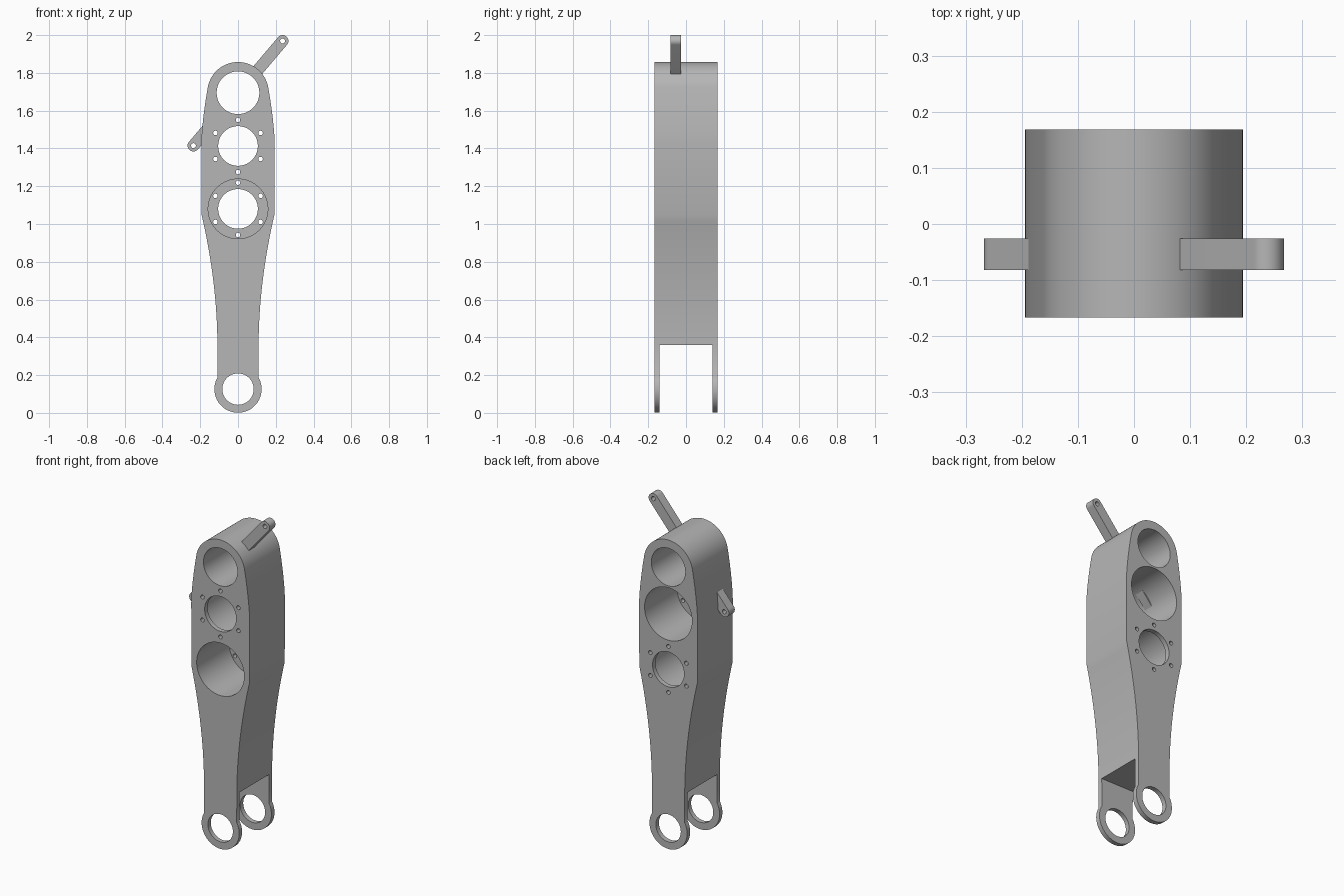
import bpy, bmesh
from math import sin, cos, pi, radians, atan2

cube = bpy.data.objects.get("Cube")
if cube:
    bpy.data.objects.remove(cube)

FRONT, BACK = -0.167, 0.168
TOP_Z, MID_Z, LOW_Z, EYE_Z = 1.695, 1.413, 1.08, 0.126

grey = bpy.data.materials.new("machined grey")
grey.use_nodes = True
grey.diffuse_color = (0.47, 0.47, 0.47, 1)
grey.node_tree.nodes["Principled BSDF"].inputs["Base Color"].default_value = grey.diffuse_color


def arc(x, z, r, start, end, n):
    angles = [radians(start + (end - start) * i / n) for i in range(n + 1)]
    return [(x + r * cos(a), z + r * sin(a)) for a in angles]


def circle(x, z, r, n=64):
    return arc(x, z, r, 0, 360, n)[:-1]


def prism(name, outline, y0, y1):
    """Extrude an outline in the xz plane from y0 to y1."""
    bm = bmesh.new()
    face = bm.faces.new([bm.verts.new((x, y0, z)) for x, z in outline])
    new = bmesh.ops.extrude_face_region(bm, geom=[face])["geom"]
    moved = [v for v in new if isinstance(v, bmesh.types.BMVert)]
    bmesh.ops.translate(bm, verts=moved, vec=(0, y1 - y0, 0))
    bmesh.ops.recalc_face_normals(bm, faces=bm.faces[:])
    mesh = bpy.data.meshes.new(name)
    bm.to_mesh(mesh)
    bm.free()
    mesh.materials.append(grey)
    obj = bpy.data.objects.new(name, mesh)
    bpy.context.collection.objects.link(obj)
    return obj


def carve(obj, cutters):
    """Subtract the cutters, keep the result and discard the cutters."""
    for c in cutters:
        c.hide_render = True
        mod = obj.modifiers.new("cut", 'BOOLEAN')
        mod.operation, mod.solver, mod.object = 'DIFFERENCE', 'EXACT', c
    graph = bpy.context.evaluated_depsgraph_get()
    result = bpy.data.meshes.new_from_object(obj.evaluated_get(graph))
    obj.modifiers.clear()
    obj.data = result
    for c in cutters:
        bpy.data.objects.remove(c)


# Body outline: fork eye, flaring waist, straight middle, tapered round top
half = arc(0, EYE_Z, 0.125, -90, 30, 24)
half += [(0.109 + 0.084 * (i / 20) ** 1.9, 0.36 + 0.69 * i / 20) for i in range(21)]
half += [(0.194 - 0.033 * (i / 12) ** 1.5, 1.43 + 0.288 * i / 12) for i in range(12)]
half += arc(0, TOP_Z, 0.1625, 8, 90, 24)
outline = half + [(-x, z) for x, z in reversed(half[1:-1])]
body = prism("arm_body", outline, FRONT, BACK)

# Through holes, counterbores, bolt circles and the fork slot
plate = 0.028
cutters = [
    prism("top_hole", circle(0, TOP_Z, 0.113), -0.3, 0.3),
    prism("eye_hole", circle(0, EYE_Z, 0.083), -0.3, 0.3),
    prism("fork_slot", [(-0.3, -0.1), (0.3, -0.1), (0.3, 0.36), (-0.3, 0.36)], -0.14, 0.139),
]
for z, y0, y1 in ((MID_Z, FRONT + plate, 0.3), (LOW_Z, -0.3, BACK - plate)):
    cutters.append(prism("counterbore", circle(0, z, 0.158), y0, y1))
    cutters.append(prism("plate_hole", circle(0, z, 0.105), -0.3, 0.3))
    for x, bz in arc(0, z, 0.138, 30, 330, 5):
        cutters.append(prism("bolt_hole", circle(x, bz, 0.012, 20), -0.3, 0.3))
carve(body, cutters)


# Slanted lugs with a rounded, drilled tip
def lug(name, x, z, angle, length):
    r = 0.031
    tip = arc(x, z, r, angle - 90, angle + 90, 20)
    a = radians(angle)
    root = [(px - length * cos(a), pz - length * sin(a)) for px, pz in (tip[-1], tip[0])]
    obj = prism(name, tip + root, -0.082, -0.026)
    carve(obj, [prism("pin_hole", circle(x, z, 0.013, 24), -0.3, 0.3)])
    return obj


slope = atan2(0.555, 0.472) * 180 / pi
parts = [body,
         lug("upper_lug", 0.236, 1.969, slope, 0.222),
         lug("side_lug", -0.236, 1.415, slope + 180, 0.212)]

# Smooth the curved walls and keep rims sharp
bpy.ops.object.select_all(action='DESELECT')
for p in parts:
    p.select_set(True)
bpy.context.view_layer.objects.active = body
bpy.ops.object.shade_smooth_by_angle(angle=radians(30))
